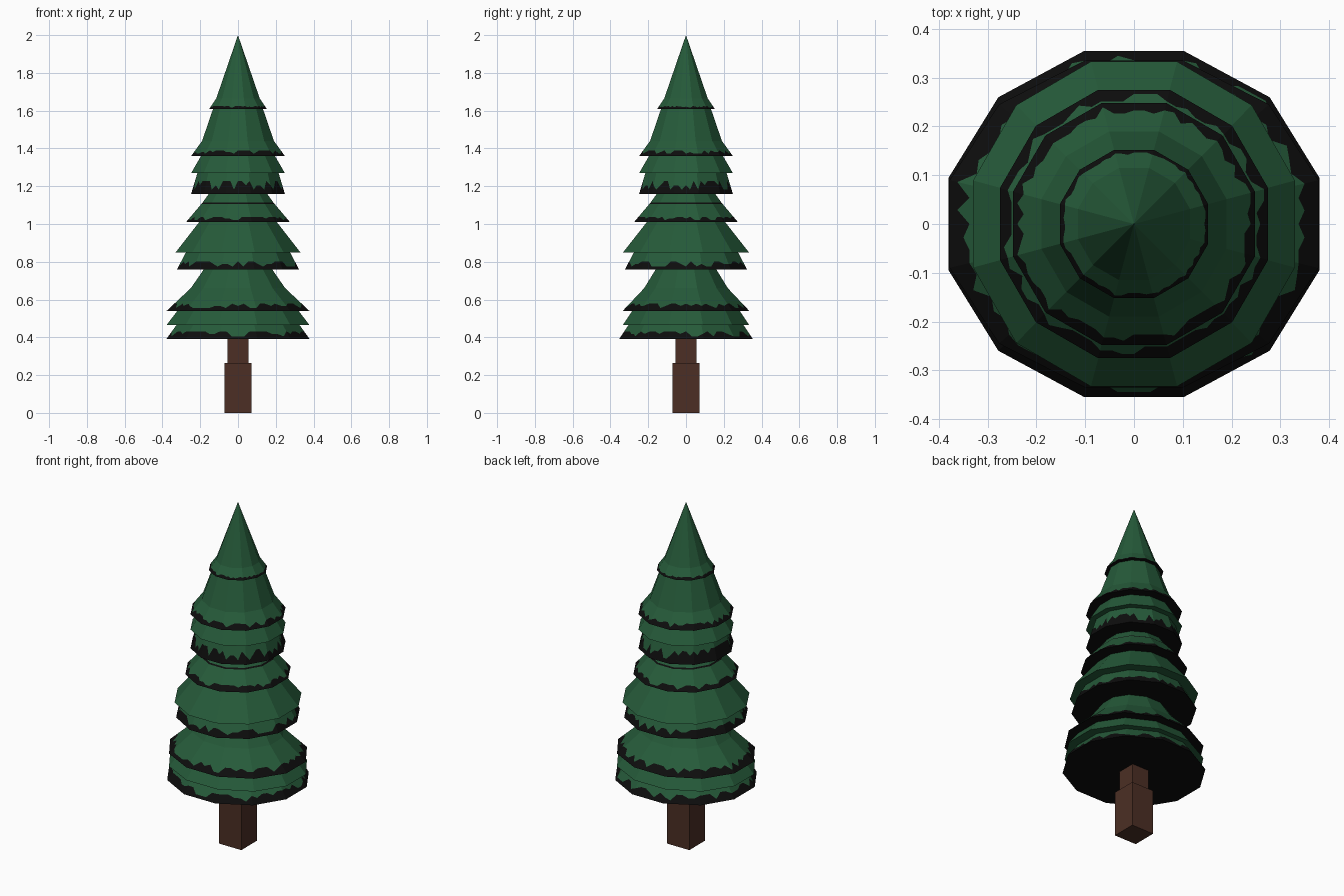
import bpy, bmesh, math, random

if "Cube" in bpy.data.objects:
    bpy.data.objects.remove(bpy.data.objects["Cube"])

random.seed(4)
SIDES, SUB = 12, 6          # flat sides per tier, fringe steps per side


def material(name, col):
    m = bpy.data.materials.new(name)
    m.diffuse_color = (*col, 1)
    m.use_nodes = True
    m.node_tree.nodes["Principled BSDF"].inputs["Base Color"].default_value = m.diffuse_color
    return m


GREEN = material("pine green", (0.019, 0.104, 0.042))
BLACK = material("dark fringe", (0.004, 0.004, 0.004))
BROWN = material("bark brown", (0.072, 0.028, 0.018))


def ring(bm, sx, sy, heights):
    """Twelve-sided ring; points between corners lie on the flat sides."""
    k = 1 / math.cos(math.pi / SIDES)
    corner = [(sx * k * math.cos(2 * math.pi * (i + 0.5) / SIDES),
               sy * k * math.sin(2 * math.pi * (i + 0.5) / SIDES)) for i in range(SIDES + 1)]
    out = []
    for i in range(SIDES):
        for j in range(SUB):
            t = j / SUB
            s, z = heights[i * SUB + j]
            x = corner[i][0] * (1 - t) + corner[i + 1][0] * t
            y = corner[i][1] * (1 - t) + corner[i + 1][1] * t
            out.append(bm.verts.new((x * s, y * s, z)))
    return out


def tier(name, rx, ry, profile, fringe=None, line=None):
    """Skirt of branches. profile: (radius, z) from the rim up; fringe: (low, high) black band."""
    bm = bmesh.new()
    n = SIDES * SUB
    (r0, z0), (r1, z1) = profile[:2]
    rows = [[(1, z0)] * n]
    if fringe:                                   # ragged line on the sloping sides
        lo, hi = fringe
        row = []
        for _ in range(n):
            h = random.choice((lo, (lo + hi) / 2, hi, hi))
            row.append((1 + (r1 / r0 - 1) * h / (z1 - z0), z0 + h))
        rows.append(row)
    for r, z in profile[1:]:
        rows.append([(r / r0, z)] * n)
    rings = [ring(bm, rx, ry, h) for h in rows]
    base = bm.faces.new(rings[0][::-1])
    base.material_index = 1 if fringe else 0
    for k in range(len(rings) - 1):
        a, b = rings[k], rings[k + 1]
        for i in range(n):
            j = (i + 1) % n
            f = bm.faces.new((a[i], a[j], b[j], b[i]))
            mid = sum(v.co.z for v in f.verts) / 4
            dark = (fringe and k == 0) or (line and line[0] < mid < line[1])
            f.material_index = 1 if dark else 0
    if profile[-1][0] > 0.01:
        bm.faces.new(rings[-1])
    bmesh.ops.remove_doubles(bm, verts=bm.verts, dist=0.0005)
    bmesh.ops.recalc_face_normals(bm, faces=bm.faces)
    me = bpy.data.meshes.new(name)
    bm.to_mesh(me)
    bm.free()
    me.materials.append(GREEN)
    me.materials.append(BLACK)
    bpy.context.collection.objects.link(bpy.data.objects.new(name, me))


def block(name, half, z0, z1):
    bpy.ops.mesh.primitive_cube_add(size=1, location=(0, 0, (z0 + z1) / 2))
    o = bpy.context.object
    o.name = name
    o.scale = (half * 2, half * 2, z1 - z0)
    o.data.materials.append(BROWN)


# trunk
block("trunk_base", 0.072, 0, 0.265)
block("trunk_upper", 0.055, 0.265, 0.45)

# lower branches
tier("lower_fringe", 0.38, 0.355, [(0.38, 0.39), (0.315, 0.48)], (0.015, 0.042))
tier("lower_skirt", 0.378, 0.335, [(0.378, 0.465), (0.31, 0.555)])
tier("lower_top", 0.378, 0.335, [(0.378, 0.54), (0.25, 0.66), (0.16, 0.79)], (0.015, 0.038))
# middle branches
tier("middle_fringe", 0.323, 0.323, [(0.323, 0.76), (0.27, 0.86)], (0.015, 0.042))
tier("middle_skirt", 0.33, 0.333, [(0.33, 0.85), (0.19, 1.03)])
tier("middle_top", 0.275, 0.275,
     [(0.275, 1.01), (0.194, 1.106), (0.188, 1.113), (0.14, 1.18)], (0.01, 0.028), (1.106, 1.113))
# upper branches
tier("upper_fringe", 0.248, 0.248, [(0.248, 1.16), (0.212, 1.28)], (0.022, 0.068))
tier("upper_skirt", 0.248, 0.248, [(0.248, 1.27), (0.19, 1.37)])
tier("upper_top", 0.248, 0.248, [(0.248, 1.36), (0.19, 1.44), (0.125, 1.63)], (0.012, 0.03))
# crown
tier("crown", 0.152, 0.152, [(0.152, 1.61), (0.115, 1.665), (0.0001, 2.0)], (0.008, 0.015))
